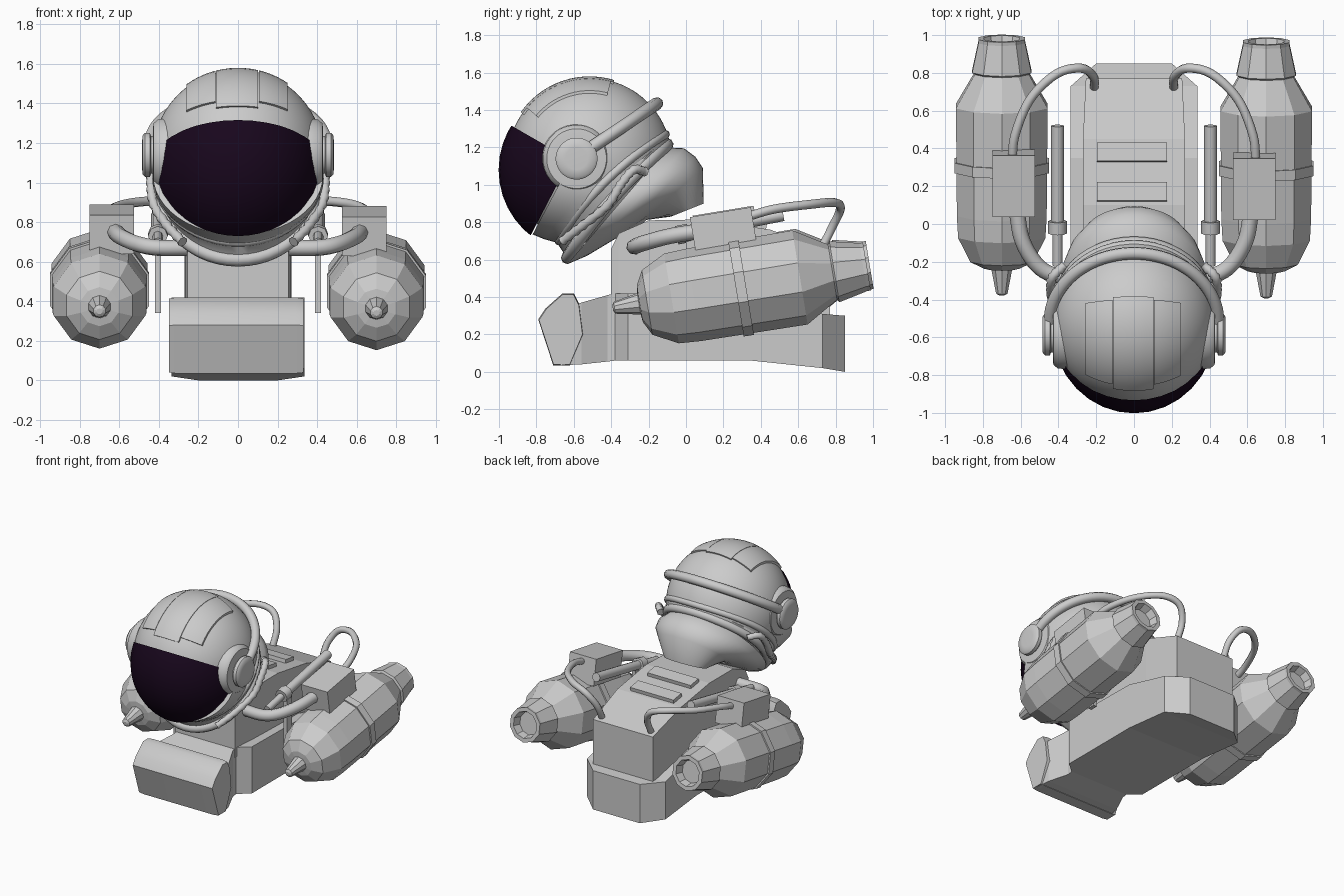
import bpy, bmesh
from math import sin, cos, pi, radians
from mathutils import Vector, Matrix

if "Cube" in bpy.data.objects:
    bpy.data.objects.remove(bpy.data.objects["Cube"])


def finish(name, bm, smooth=True, angle=40):
    bmesh.ops.recalc_face_normals(bm, faces=bm.faces)
    me = bpy.data.meshes.new(name)
    bm.to_mesh(me)
    bm.free()
    ob = bpy.data.objects.new(name, me)
    bpy.context.collection.objects.link(ob)
    if smooth:
        bpy.ops.object.select_all(action='DESELECT')
        ob.select_set(True)
        bpy.context.view_layer.objects.active = ob
        bpy.ops.object.shade_smooth_by_angle(angle=radians(angle))
    return ob


def loft(name, rings, smooth=True, closed=False, caps=True, angle=40):
    """Skin a list of equally sized point rings."""
    bm = bmesh.new()
    vs = [[bm.verts.new(p) for p in r] for r in rings]
    n = len(vs[0])
    pairs = list(zip(vs, vs[1:])) + ([(vs[-1], vs[0])] if closed else [])
    for a, b in pairs:
        for i in range(n):
            j = (i + 1) % n
            bm.faces.new((a[i], a[j], b[j], b[i]))
    if caps and not closed:
        bm.faces.new(vs[0])
        bm.faces.new(vs[-1])
    return finish(name, bm, smooth, angle)


def oval(lo, hi, hw, bow=0, n=48):
    """Oval ring spanning two (y, z) points of the centre plane; bow lifts its sides forward."""
    c = Vector((0, (lo[0] + hi[0]) / 2, (lo[1] + hi[1]) / 2))
    h = Vector((0, hi[0], hi[1])) - c
    up = Vector((0, -.75, .66)) * bow
    return [c + Vector((hw * sin(a), 0, 0)) - h * cos(a) + up * sin(a) ** 2
            for a in (2 * pi * i / n for i in range(n))]


def tube(name, pts, r, sides=8, closed=False, steps=5, ribs=False):
    """Sweep a circle along a smooth path."""
    P = [Vector(p) for p in pts]
    path = []
    if closed:
        path = P
    else:
        E = [2 * P[0] - P[1]] + P + [2 * P[-1] - P[-2]]
        for a, b, c, d in zip(E, E[1:], E[2:], E[3:]):
            for k in range(steps):
                t = k / steps
                path.append(0.5 * (2 * b + (c - a) * t + (2 * a - 5 * b + 4 * c - d) * t * t
                                   + (3 * b - a - 3 * c + d) * t ** 3))
        path.append(P[-1])
    rings, prev, q = [], None, None
    m = len(path)
    for i, p in enumerate(path):
        if closed:
            t = path[(i + 1) % m] - path[i - 1]
        else:
            t = path[min(i + 1, m - 1)] - path[max(i - 1, 0)]
        t.normalize()
        q = t.to_track_quat('Z', 'Y') if prev is None else prev.rotation_difference(t) @ q
        prev = t
        rr = r * (0.78 if ribs and i % 2 else 1)
        rings.append([p + q @ Vector((rr * cos(2 * pi * k / sides), rr * sin(2 * pi * k / sides), 0))
                      for k in range(sides)])
    return loft(name, rings, True, closed, angle=50)


def lathe(name, prof, mat, sides, smooth=False):
    """Revolve (distance, radius) pairs about the local y axis."""
    return loft(name, [[mat @ Vector((r * cos(2 * pi * (k + .5) / sides), t, r * sin(2 * pi * (k + .5) / sides)))
                        for k in range(sides)] for t, r in prof], smooth)


def box(name, size, loc, rx=0):
    bm = bmesh.new()
    bmesh.ops.create_cube(bm, size=1, matrix=Matrix.Translation(loc) @ Matrix.Rotation(rx, 4, 'X')
                          @ Matrix.Diagonal((*size, 1)))
    return finish(name, bm, False)


def trunk(name, secs):
    """Loft of rectangles along y: (y, half width, bottom, top)."""
    return loft(name, [[(-w, y, z0), (w, y, z0), (w, y, z1), (-w, y, z1)] for y, w, z0, z1 in secs], False)


def sphere(centre, r, scale, u=64, v=40):
    bm = bmesh.new()
    bmesh.ops.create_uvsphere(bm, u_segments=u, v_segments=v, radius=r,
                              matrix=Matrix.Translation(centre) @ Matrix.Diagonal((*scale, 1)))
    return bm


# helmet dome and lower shell
C = Vector((0, -.515, 1.13))
finish("helmet_dome", sphere(C, .44, (.985, 1, 1)))
loft("helmet_lower_shell", [oval((-.82, .735), (-.5, 1.34), .43), oval((-.76, .71), (-.3, 1.3), .425),
                            oval((-.69, .69), (-.1, 1.26), .405), oval((-.65, .63), (-.09, 1.22), .385)])

# dark visor: sphere trimmed by a brow plane and a chin plane
bm = sphere((0, -.555, 1.08), .447, (.965, 1, 1), 32, 20)
for co, no in (((0, -.94, 1.32), (0, .5, .87)), ((0, -.82, .75), (0, .887, -.462))):
    bmesh.ops.bisect_plane(bm, geom=bm.verts[:] + bm.edges[:] + bm.faces[:], plane_co=co,
                           plane_no=no, clear_outer=True)
visor = finish("visor", bm)
mat = bpy.data.materials.new("visor_dark")
mat.diffuse_color = (.009, .002, .012, 1)
mat.use_nodes = True
mat.node_tree.nodes["Principled BSDF"].inputs["Base Color"].default_value = mat.diffuse_color
visor.data.materials.append(mat)

# neck collar with sealing rings
loft("neck_collar", [oval((-.635, .575), (-.10, 1.2), .385), oval((-.53, .62), (-.01, 1.195), .385),
                     oval((-.38, .71), (.05, 1.15), .345), oval((-.23, .81), (.09, 1.09), .27),
                     oval((-.08, .83), (.095, .9), .17)])
for i, (lo, hi, hw, bow, r) in enumerate([((-.68, .70), (-.11, 1.27), .41, .05, .024),
                                          ((-.635, .61), (-.10, 1.215), .385, .03, .034)]):
    tube(f"neck_ring_{i}", oval(lo, hi, hw, bow), r, closed=True)

# strap round the back of the helmet
tube("rear_strap", [(.445 * cos(pi * i / 16), -.52 + .365 * sin(pi * i / 16), 1.19 + .245 * sin(pi * i / 16))
                    for i in range(17)], .034, steps=3)

# raised crown panels
for i, (x0, x1, a0, a1) in enumerate([(-.26, -.115, -15, 50), (-.112, .102, -17, 55), (.105, .25, -15, 50)]):
    bm = bmesh.new()
    layers = []
    for R in (.43, .45):
        g = []
        for j in range(15):
            a = radians(a0 + (a1 - a0) * j / 14)
            row = []
            for k in range(7):
                x = x0 + (x1 - x0) * k / 6
                r = (R * R - x * x) ** .5
                row.append(bm.verts.new((x, C.y - r * sin(a), C.z + r * cos(a))))
            g.append(row)
        layers.append(g)
        for j in range(14):
            for k in range(6):
                bm.faces.new((g[j][k], g[j][k + 1], g[j + 1][k + 1], g[j + 1][k]))
    lo, hi = (g[0] + [g[j][6] for j in range(1, 15)] + g[14][5::-1]
              + [g[j][0] for j in range(13, 0, -1)] for g in layers)
    for k in range(len(lo)):
        n = (k + 1) % len(lo)
        bm.faces.new((lo[k], lo[n], hi[n], hi[k]))
    finish(f"crown_panel_{i}", bm)

# front chest block, waisted lower body and backpack
prof = [(-.71, .035), (-.79, .28), (-.75, .34), (-.66, .42), (-.6, .42), (-.57, .36), (-.55, .2), (-.62, .035)]
loft("chest_block", [[(x, y * s + (1 - s) * -.66, z * s + (1 - s) * .2) for y, z in prof]
                     for x, s in ((-.35, .97), (-.31, 1), (.29, 1), (.33, .97))], True, angle=42)
trunk("lower_body", [(-.67, .325, .035, .33), (-.56, .31, .04, .37), (-.42, .25, .055, .41), (-.38, .25, .06, .42),
                     (-.31, .335, .06, .42), (.35, .335, .06, .41), (.73, .335, .02, .31), (.85, .2, 0, .3)])
trunk("backpack", [(-.40, .255, .35, .66), (-.36, .255, .35, .74), (-.2, .265, .3, .81),
                   (.1, .27, .3, .815), (.45, .27, .3, .76), (.77, .255, .28, .65)])
for i, (y, z) in enumerate(((.17, .812), (.38, .779))):
    box(f"backpack_bar_{i}", (.37, .10, .04), (-.01, y, z), -.16)

pod_prof = [(-.405, .015), (-.395, .032), (-.26, .058), (-.255, .10), (-.215, .175), (-.08, .243), (.04, .25),
            (.63, .255), (.81, .15), (.82, .165), (.98, .13), (1.0, .13), (1.0, .10), (.94, .085)]
for s, side in ((1, "right"), (-1, "left")):
    dy, dz = (0, 0) if s > 0 else (.015, .008)

    def m(*pts):
        return [(s * x, y, z) for x, y, z in pts]

    # ear cup and breathing hose
    M = Matrix.Translation((s * .355, -.585, 1.14)) @ Matrix.Rotation(-s * pi / 2, 4, 'Z')
    lathe("ear_ring_" + side, [(0, .185), (.05, .18), (.072, .16), (.075, .13)], M, 32, True)
    lathe("ear_cup_" + side, [(.05, .095), (.085, .095), (.09, .112), (.115, .112), (.128, .098), (.13, .06)],
          M, 32, True)
    tube("breathing_hose_" + side, m((.28, -.66, .70), (.36, -.55, .785), (.425, -.42, .89), (.44, -.35, 1.0),
                                     (.43, -.28, 1.08), (.37, -.22, 1.07)), .027, steps=6, ribs=True)

    # thruster pod with a flat band
    M = Matrix.Translation((s * .70, dy, .405 + dz)) @ Matrix.Rotation(radians(9.3), 4, 'X')
    lathe("thruster_pod_" + side, [(t * .98, r) for t, r in pod_prof], M, 10)
    lathe("pod_band_" + side, [(.27, .24), (.27, .263), (.325, .263), (.325, .24)], M, 10)

    # control box, hoses and strut
    box("control_box_" + side, (.225, .33, .2), (s * .637, .20 + dy, .755 + dz), radians(9.3))
    tube("front_hose_" + side, m((.62, .06, .75), (.59, -.09, .725), (.51, -.22, .69), (.4, -.275, .67),
                                 (.2, -.27, .67)), .042)
    tube("rear_hose_" + side, m((.645, .33, .83), (.63, .47, .87), (.55, .66, .895), (.41, .795, .905),
                                (.28, .825, .87), (.215, .78, .77), (.21, .72, .65)), .024)
    tube("strut_rod_" + side, m((.405, -.02, .735), (.405, .52, .84)), .034, steps=1)
    tube("strut_piston_" + side, m((.405, -.22, .695), (.405, -.02, .735)), .026, steps=1)
    tube("strut_collar_" + side, m((.405, -.05, .73), (.405, .015, .743)), .05, steps=1)
    box("strut_post_" + side, (.03, .06, .38), (s * .405, .03, .53))
